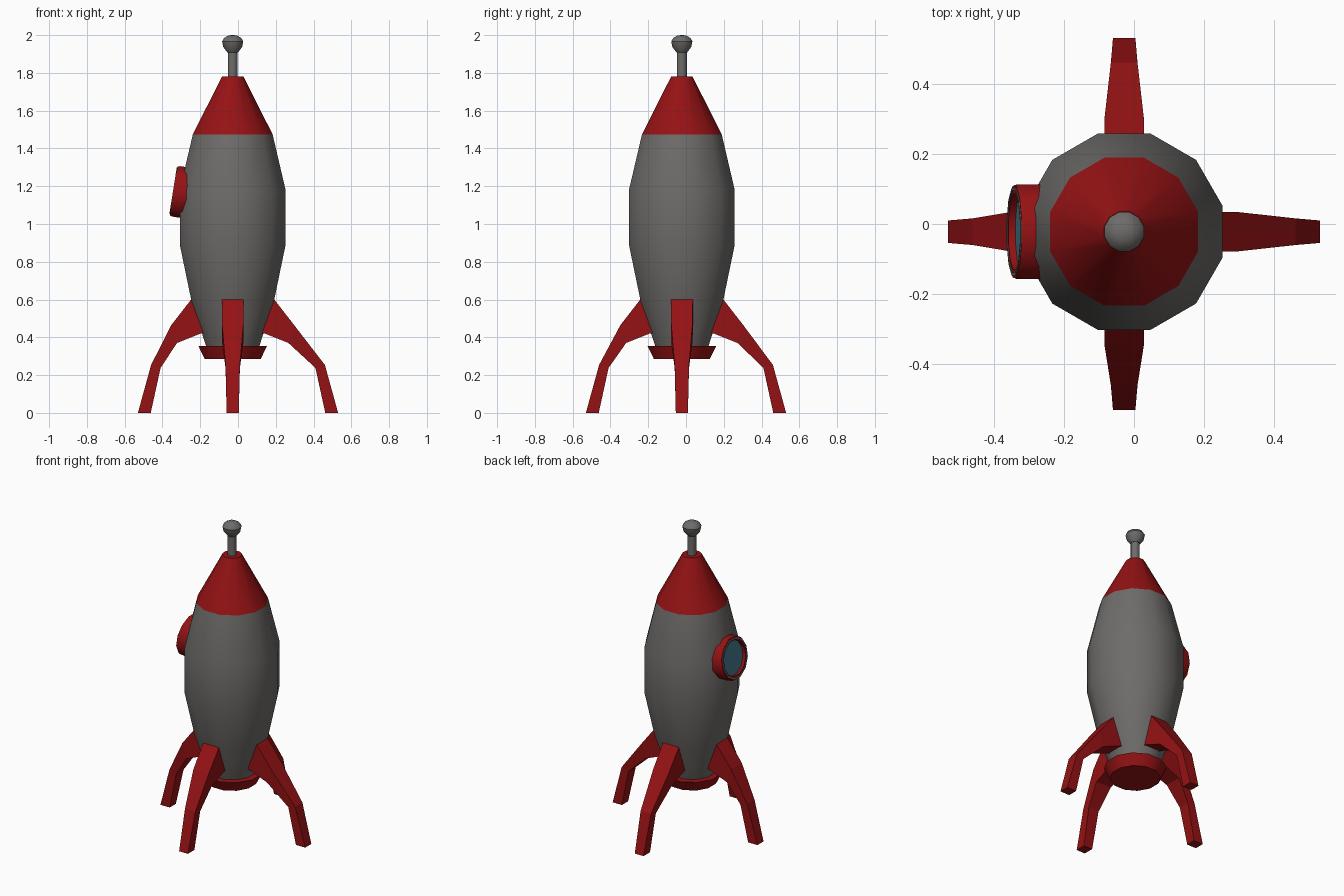
import bpy
import bmesh
from math import cos, sin, pi, radians
from mathutils import Matrix, Vector

cube = bpy.data.objects.get("Cube")
if cube:
    bpy.data.objects.remove(cube, do_unlink=True)

CX, CY = -0.028, -0.022   # hull axis
SIDES = 12


def make_material(name, rgb):
    mat = bpy.data.materials.new(name)
    mat.use_nodes = True
    mat.diffuse_color = (*rgb, 1)
    mat.node_tree.nodes["Principled BSDF"].inputs["Base Color"].default_value = (*rgb, 1)
    return mat


red = make_material("rocket red", (0.30, 0.006, 0.007))
grey = make_material("hull grey", (0.155, 0.15, 0.142))
blue = make_material("glass blue", (0.06, 0.19, 0.27))


def finish(name, bm, mat, matrix=None, smooth=True):
    bmesh.ops.recalc_face_normals(bm, faces=bm.faces)
    mesh = bpy.data.meshes.new(name)
    bm.to_mesh(mesh)
    bm.free()
    mesh.materials.append(mat)
    obj = bpy.data.objects.new(name, mesh)
    bpy.context.collection.objects.link(obj)
    if matrix:
        obj.matrix_world = matrix
    if smooth:
        bpy.ops.object.select_all(action="DESELECT")
        obj.select_set(True)
        bpy.context.view_layer.objects.active = obj
        bpy.ops.object.shade_smooth_by_angle(angle=radians(40))
    return obj


def lathe(name, profile, mat, matrix=None, loop=False):
    """Turn (apothem, z) points round z; open profiles get end caps."""
    bm = bmesh.new()
    rings = []
    for r, z in profile:
        r /= cos(pi / SIDES)
        angles = [2 * pi * (k + 0.5) / SIDES for k in range(SIDES)]
        rings.append([bm.verts.new((r * cos(a), r * sin(a), z)) for a in angles])
    pairs = list(zip(rings, rings[1:]))
    if loop:
        pairs.append((rings[-1], rings[0]))
    else:
        bm.faces.new(rings[0])
        bm.faces.new(rings[-1])
    for a, b in pairs:
        for k in range(SIDES):
            n = (k + 1) % SIDES
            bm.faces.new((a[k], a[n], b[n], b[k]))
    return finish(name, bm, mat, matrix or Matrix.Translation((CX, CY, 0)))


# Hull, nose, engine base and antenna
lathe("hull", [(0.14, 0.35), (0.22, 0.60), (0.28, 0.89), (0.28, 1.18), (0.211, 1.475)], grey)
lathe("nose_cone", [(0.211, 1.475), (0.057, 1.78)], red)
lathe("engine_base", [(0.148, 0.285), (0.182, 0.355)], red)
lathe("antenna_rod", [(0.026, 1.77), (0.026, 1.92)], grey)
lathe("antenna_knob", [(0.028, 1.908), (0.05, 1.937), (0.056, 1.967),
                       (0.045, 1.985), (0.025, 1.997), (0.006, 2.0)], grey)

# Legs: (reach, height, half width, how far the point follows the hull axis)
LEG = [
    (0.10, 0.60, 0.058, 1), (0.22, 0.60, 0.058, 1), (0.325, 0.465, 0.056, 1),
    (0.46, 0.254, 0.038, 0), (0.53, 0.0, 0.032, 0), (0.462, 0.0, 0.032, 0),
    (0.41, 0.238, 0.038, 0), (0.295, 0.37, 0.056, 1), (0.17, 0.42, 0.058, 1),
    (0.10, 0.43, 0.058, 1),
]


def add_leg(name, direction):
    out = Vector(direction).to_3d()
    side = Vector((-out.y, out.x, 0))
    axis = Vector((CX, CY, 0))
    # sideways the whole leg stays on the hull axis
    across = side * axis.dot(side)
    along = out * axis.dot(out)
    bm = bmesh.new()
    rows = []
    for s in (-1, 1):
        rows.append([bm.verts.new(out * r + side * (s * w) + across + along * f
                                  + Vector((0, 0, z))) for r, z, w, f in LEG])
    left, right = rows
    count = len(LEG)
    for k in range(count):
        n = (k + 1) % count
        bm.faces.new((left[k], left[n], right[n], right[k]))
    # each flank is a strip of quads between the outer and inner edges
    for row in rows:
        for k in range(count // 2 - 1):
            bm.faces.new((row[k], row[k + 1], row[count - 2 - k], row[count - 1 - k]))
    finish(name, bm, red, smooth=False)


for name, direction in (("left_leg", (1, 0)), ("right_leg", (-1, 0)),
                        ("front_leg", (0, -1)), ("back_leg", (0, 1))):
    add_leg(name, direction)

# Porthole on the side, tipped slightly upward
porthole = Matrix.Translation((-0.341, CY, 1.175)) @ Matrix.Rotation(radians(-81), 4, "Y")
lathe("porthole_frame", [(0.135, -0.085), (0.135, -0.012), (0.130, 0), (0.108, 0),
                         (0.108, -0.085)], red, porthole, loop=True)
lathe("porthole_trim", [(0.125, -0.002), (0.125, 0.003), (0.117, 0.003),
                        (0.117, -0.002)], grey, porthole, loop=True)
lathe("porthole_glass", [(0.109, -0.03), (0.109, -0.02)], blue, porthole)
